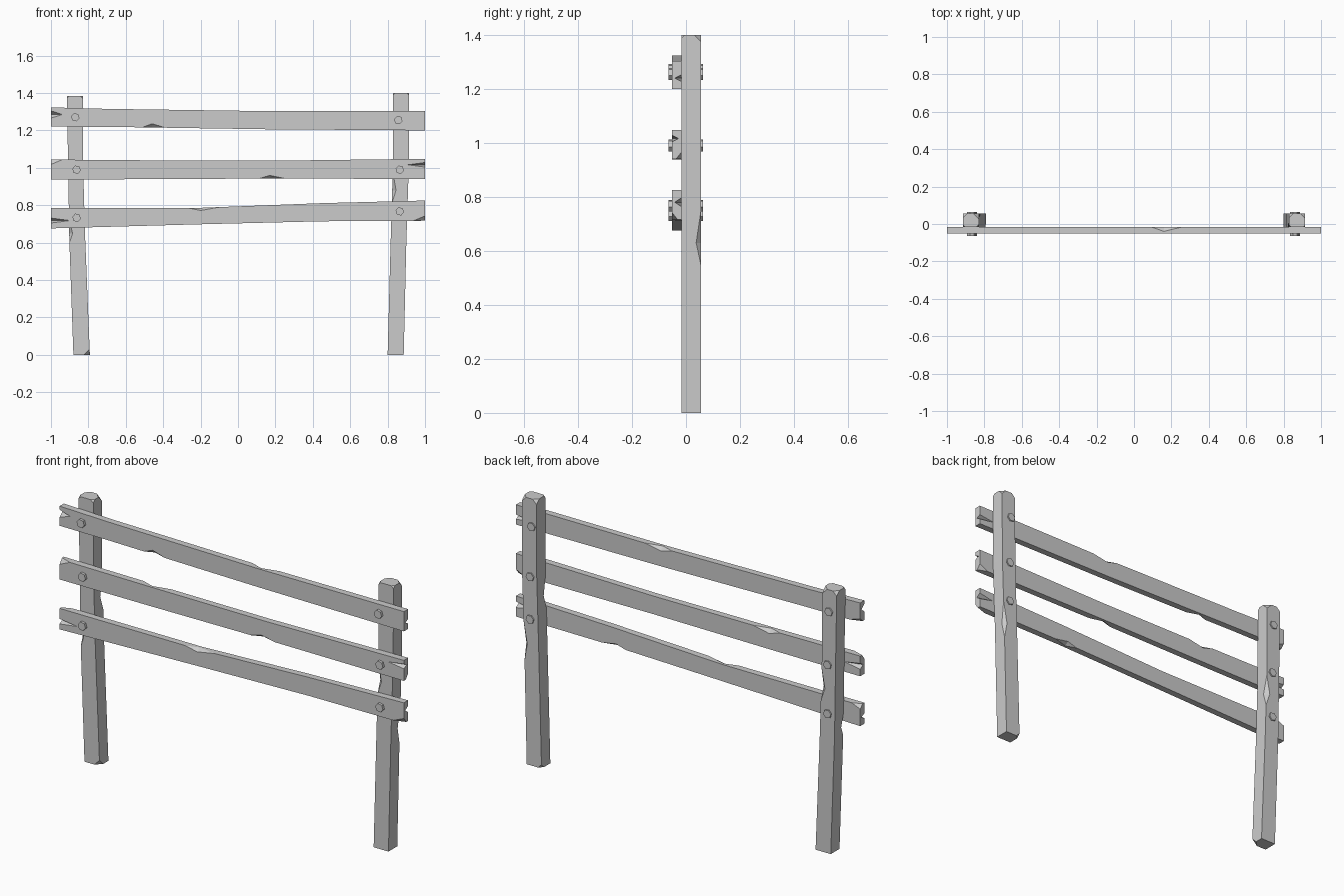
import bpy, bmesh, math
from mathutils import Vector as V, Matrix

if "Cube" in bpy.data.objects:
    bpy.data.objects.remove(bpy.data.objects["Cube"])

YF, YM, YB = -0.052, -0.017, 0.056   # rail front, rail/post contact, post back


def make(name, bm):
    bmesh.ops.recalc_face_normals(bm, faces=bm.faces[:])
    me = bpy.data.meshes.new(name)
    bm.to_mesh(me)
    bm.free()
    ob = bpy.data.objects.new(name, me)
    bpy.context.collection.objects.link(ob)
    return ob


def loft(name, rings):
    bm = bmesh.new()
    loops = [[bm.verts.new(p) for p in r] for r in rings]
    for a, b in zip(loops, loops[1:]):
        for i in range(4):
            bm.faces.new((a[i], a[i - 1], b[i - 1], b[i]))
    bm.faces.new(loops[0])
    bm.faces.new(loops[-1])
    return make(name, bm)


def carve(ob, cuts):
    # each cut is a small convex wedge: anchor point plus offsets into the wood
    for p, offs in cuts:
        bm = bmesh.new()
        p, offs = V(p), [V(o) for o in offs]
        pts = [p + o for o in offs] + [p - sum(offs, V()) * 0.5]
        mid = sum(pts, V()) / len(pts)
        vs = [bm.verts.new(mid + (q - mid) * 1.03) for q in pts]
        bmesh.ops.convex_hull(bm, input=vs)
        cutter = make("chip_cutter", bm)
        cutter.hide_render = True
        mod = ob.modifiers.new("chip", 'BOOLEAN')
        mod.operation, mod.solver, mod.object = 'DIFFERENCE', 'EXACT', cutter
        bpy.context.view_layer.objects.active = ob
        bpy.ops.object.modifier_apply(modifier=mod.name)
        bpy.data.objects.remove(cutter)


def lerp(table, t, k):
    for a, b in zip(table, table[1:]):
        if t <= b[0]:
            return a[k] + (b[k] - a[k]) * (t - a[0]) / (b[0] - a[0])
    return table[-1][k]


def rail(name, st, splits, chips, corners):
    # st: (x, z low, z high)
    ob = loft(name, [[(x, YF, lo), (x, YM, lo), (x, YM, hi), (x, YF, hi)] for x, lo, hi in st])
    cuts = []
    for end, front, z, h, length in splits:          # cracked ends
        y, d = (YF, 0.024) if front else (YM, -0.024)
        cuts.append(((end, y, z), [(0, 0, h), (0, 0, -h), (-end * length, 0, 0), (0, d, 0)]))
    for x, top, front, half, depth in chips:         # chipped long edges
        k, s = (2, -1) if top else (1, 1)
        y, d = (YF, 0.022) if front else (YM, -0.022)
        z = lerp(st, x, k)
        cuts.append(((x, y, z), [(half, 0, lerp(st, x + half, k) - z),
                                 (-half * 0.7, 0, lerp(st, x - half * 0.7, k) - z),
                                 (0, 0, s * depth), (0, d, 0)]))
    for end, top, front, length, depth in corners:   # knocked-off corners
        y, d = (YF, 0.02) if front else (YM, -0.02)
        z = lerp(st, end, 2 if top else 1)
        cuts.append(((end, y, z), [(-end * length, 0, 0), (0, d, 0), (0, 0, -depth if top else depth)]))
    carve(ob, cuts)


def post(name, st, chips, corners):
    # st: (z, x left, x right)
    ob = loft(name, [[(a, YM, z), (b, YM, z), (b, YB, z), (a, YB, z)] for z, a, b in st])
    cuts = []
    for z, right, front, half, depth in chips:
        k, s = (2, -1) if right else (1, 1)
        y, d = (YM, depth) if front else (YB, -depth)
        x = lerp(st, z, k)
        cuts.append(((x, y, z), [(lerp(st, z + half, k) - x, 0, half),
                                 (lerp(st, z - half * 0.7, k) - x, 0, -half * 0.7),
                                 (s * depth, 0, 0), (0, d, 0)]))
    for top, right, front, size in corners:
        z = st[-1][0] if top else 0
        k, s = (2, -1) if right else (1, 1)
        y, d = (YM, 1) if front else (YB, -1)
        cuts.append(((lerp(st, z, k), y, z), [(s * size, 0, 0), (0, d * size, 0),
                                              (0, 0, -size if top else size)]))
    carve(ob, cuts)


# Leaning posts
post("left_post", [(0, -0.88, -0.792), (0.62, -0.902, -0.817), (1.0, -0.908, -0.828), (1.385, -0.915, -0.829)],
     [(0.65, False, True, 0.07, 0.018), (0.86, True, False, 0.1, 0.022)],
     [(True, False, False, 0.022), (True, True, False, 0.03), (True, True, True, 0.014),
      (True, False, True, 0.014), (False, True, True, 0.03)])
post("right_post", [(0, 0.80, 0.886), (0.6, 0.816, 0.9), (1.0, 0.828, 0.913), (1.4, 0.829, 0.915)],
     [(0.63, True, False, 0.12, 0.018), (0.88, False, True, 0.1, 0.02)],
     [(True, True, False, 0.025), (True, False, False, 0.022), (True, True, True, 0.012),
      (True, False, True, 0.012), (False, False, False, 0.02)])

# Rough rails
rail("top_rail", [(-1, 1.22, 1.323), (-0.7, 1.219, 1.315), (0.15, 1.206, 1.303), (1, 1.20, 1.304)],
     [(-1, True, 1.285, 0.019, 0.06), (1, False, 1.24, 0.012, 0.09)],
     [(-0.46, False, True, 0.07, 0.02), (0.16, True, False, 0.09, 0.016)],
     [(-1, False, False, 0.06, 0.02)])
rail("middle_rail", [(-1, 0.938, 1.044), (-0.48, 0.939, 1.04), (0.2, 0.943, 1.038), (1, 0.94, 1.048)],
     [(1, True, 1.016, 0.012, 0.09), (-1, False, 0.99, 0.015, 0.09)],
     [(0.17, False, True, 0.08, 0.016), (-0.47, True, False, 0.09, 0.018)],
     [(-1, True, True, 0.06, 0.026), (1, False, False, 0.05, 0.025)])
rail("bottom_rail", [(-1, 0.676, 0.786), (-0.2, 0.698, 0.786), (0.45, 0.714, 0.811), (1, 0.717, 0.825)],
     [(-1, True, 0.718, 0.013, 0.1), (1, False, 0.78, 0.016, 0.08)],
     [(-0.2, True, True, 0.1, 0.014), (0.42, False, False, 0.08, 0.015)],
     [(1, False, True, 0.06, 0.025), (-1, True, False, 0.05, 0.02)])

# Hexagonal bolts running through rail and post
bolts = {"top": (-0.87, 1.27, 0.857, 1.255), "middle": (-0.863, 0.99, 0.865, 0.99),
         "bottom": (-0.863, 0.733, 0.865, 0.767)}
for row, (xl, zl, xr, zr) in bolts.items():
    for side, x, z in (("left", xl, zl), ("right", xr, zr)):
        bm = bmesh.new()
        bmesh.ops.create_cone(bm, cap_ends=True, segments=6, radius1=0.023, radius2=0.023, depth=0.128)
        bmesh.ops.transform(bm, verts=bm.verts, matrix=Matrix.Translation((x, -0.001, z))
                            @ Matrix.Rotation(math.pi / 2, 4, 'X') @ Matrix.Rotation(0.3, 4, 'Z'))
        make(f"{row}_{side}_bolt", bm)
